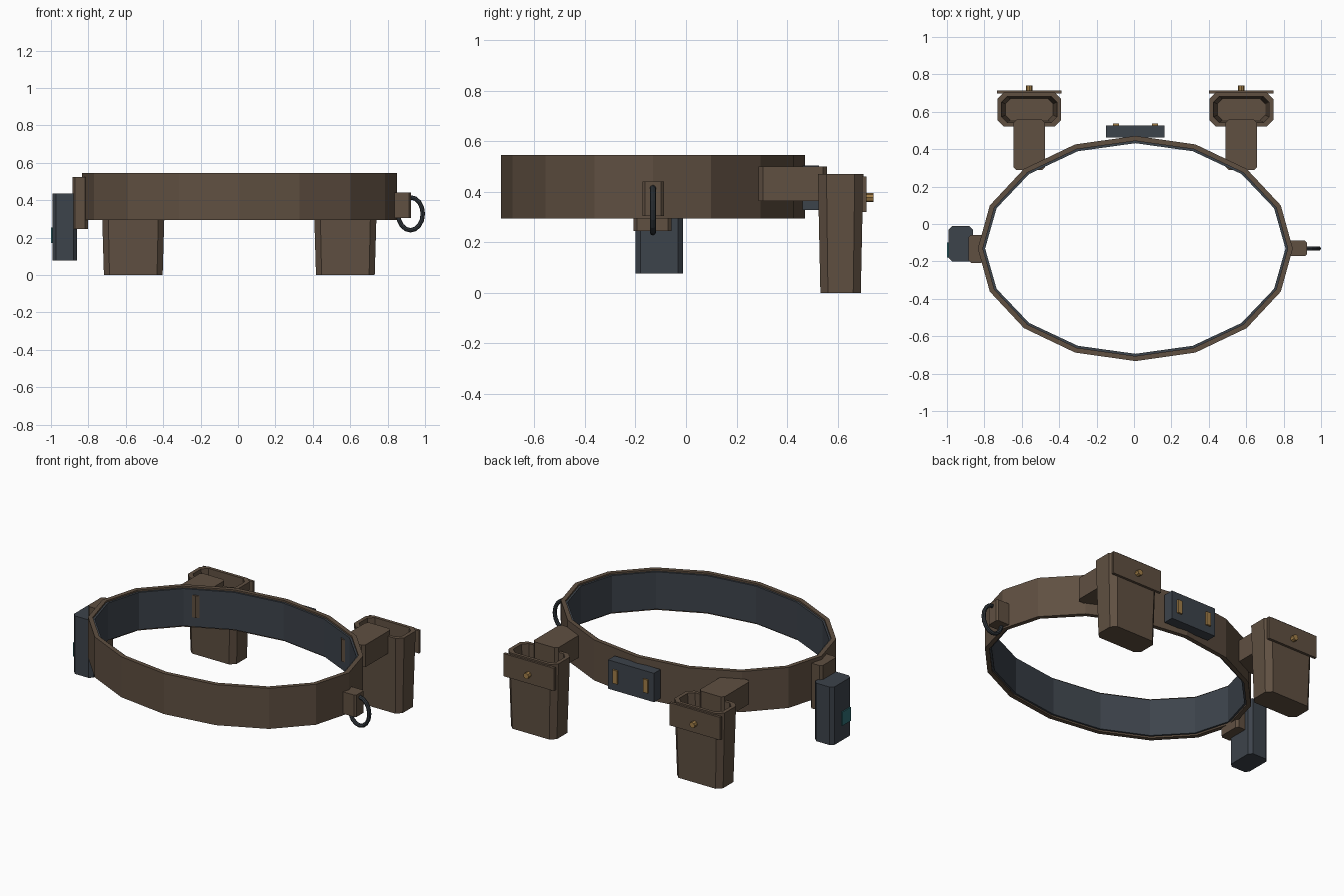
import bpy, bmesh, math

if "Cube" in bpy.data.objects:
    bpy.data.objects.remove(bpy.data.objects["Cube"])


def material(name, rgb):
    m = bpy.data.materials.new(name)
    m.diffuse_color = (*rgb, 1)
    m.use_nodes = True
    m.node_tree.nodes["Principled BSDF"].inputs["Base Color"].default_value = m.diffuse_color
    return m


LEATHER = material("brown leather", (0.115, 0.079, 0.053))
SLATE = material("slate", (0.046, 0.056, 0.070))
STEEL = material("dark steel", (0.034, 0.042, 0.050))
BRASS = material("brass", (0.36, 0.21, 0.065))
TEAL = material("teal screen", (0.03, 0.16, 0.18))

CX, CY = 0.007, -0.131  # centre of the belt


def finish(name, bm, mat):
    bmesh.ops.recalc_face_normals(bm, faces=bm.faces)
    me = bpy.data.meshes.new(name)
    bm.to_mesh(me)
    bm.free()
    me.materials.append(mat)
    ob = bpy.data.objects.new(name, me)
    bpy.context.collection.objects.link(ob)
    return ob


def box(name, lo, hi, mat, bevel=0.0):
    bm = bmesh.new()
    bmesh.ops.create_cube(bm, size=1)
    for v in bm.verts:
        v.co = [(a + b) / 2 + c * (b - a) for a, b, c in zip(lo, hi, v.co)]
    if bevel:
        upright = [e for e in bm.edges
                   if abs(e.verts[0].co.z - e.verts[1].co.z) > 1e-4]
        bmesh.ops.bevel(bm, geom=upright, offset=bevel, segments=1,
                        affect='EDGES')
    return finish(name, bm, mat)


def loft(name, rings, mat, closed):
    """Skin rings of points; closed joins last to first, else ends are capped."""
    bm = bmesh.new()
    vs = [[bm.verts.new(p) for p in r] for r in rings]
    n = len(vs[0])
    pairs = list(zip(vs, vs[1:])) + ([(vs[-1], vs[0])] if closed else [])
    for a, b in pairs:
        for i in range(n):
            j = (i + 1) % n
            bm.faces.new((a[i], a[j], b[j], b[i]))
    if not closed:
        bm.faces.new(vs[0])
        bm.faces.new(vs[-1])
    return finish(name, bm, mat)


def oval(inset, z):
    return [(CX + (0.842 - inset) * math.cos(math.tau * i / 16),
             CY + (0.602 - inset) * math.sin(math.tau * i / 16), z)
            for i in range(16)]


def octagon(cx, cy, hx, hy, c, z):
    pts = [(hx, hy - c), (hx - c, hy), (c - hx, hy), (-hx, hy - c),
           (-hx, c - hy), (c - hx, -hy), (hx - c, -hy), (hx, c - hy)]
    return [(cx + x, cy + y, z) for x, y in pts]


# Belt band and its inner lining
loft("belt", [oval(0, 0.295), oval(0, 0.545), oval(0.027, 0.545),
              oval(0.027, 0.295)], LEATHER, True)
loft("belt_lining", [oval(0.02, 0.305), oval(0.02, 0.535),
                     oval(0.039, 0.535), oval(0.039, 0.305)], SLATE, True)

# Two open pouches on hangers, each with a back flap and a stud
for side, label in ((-1, "left"), (1, "right")):
    px, py = CX + side * 0.567, 0.612
    loft(label + "_pouch", [
        octagon(px, py, 0.157, 0.080, 0.030, 0),
        octagon(px, py, 0.171, 0.090, 0.034, 0.47),
        octagon(px, py, 0.148, 0.070, 0.030, 0.47),
        octagon(px, py, 0.128, 0.056, 0.026, 0.03)], LEATHER, False)
    box(label + "_pouch_hanger", (px - 0.084, 0.288, 0.363),
        (px + 0.084, 0.558, 0.50), LEATHER, 0.016)
    box(label + "_pouch_flap", (px - 0.173, 0.697, 0.32),
        (px + 0.173, 0.714, 0.46), LEATHER)
    bm = bmesh.new()
    bmesh.ops.create_cone(bm, cap_ends=True, segments=8, radius1=0.018,
                          radius2=0.018, depth=0.035)
    stud = finish(label + "_pouch_stud", bm, BRASS)
    stud.rotation_euler.x = math.pi / 2
    stud.location = (px, 0.724, 0.377)

# Back case with two brass bars
box("back_case", (CX - 0.157, 0.462, 0.327), (CX + 0.157, 0.526, 0.505), SLATE)
for s in (-1, 1):
    x = CX + s * 0.104
    box("case_bar", (x - 0.016, 0.52, 0.375), (x + 0.016, 0.537, 0.457), BRASS)

# Side device on its clip, with a small screen
box("device_clip", (-0.885, -0.208, 0.245), (-0.803, -0.058, 0.523),
    LEATHER, 0.014)
box("device", (-0.993, -0.20, 0.077), (-0.86, -0.012, 0.435), SLATE, 0.02)
box("device_screen", (-1.0, -0.18, 0.17), (-0.992, -0.10, 0.255), TEAL)

# Ring mount and hanging ring
box("ring_mount", (0.825, -0.172, 0.305), (0.924, -0.088, 0.44), LEATHER, 0.01)
rings = []
for i in range(16):
    a = math.tau * i / 16
    ring = []
    for k in range(8):
        b = math.tau * k / 8
        t = 0.012 * math.cos(b)
        ring.append((0.922 + (0.066 + t) * math.cos(a),
                     CY + 0.012 * math.sin(b),
                     0.327 + (0.088 + t) * math.sin(a)))
    rings.append(ring)
loft("hanging_ring", rings, STEEL, True)
